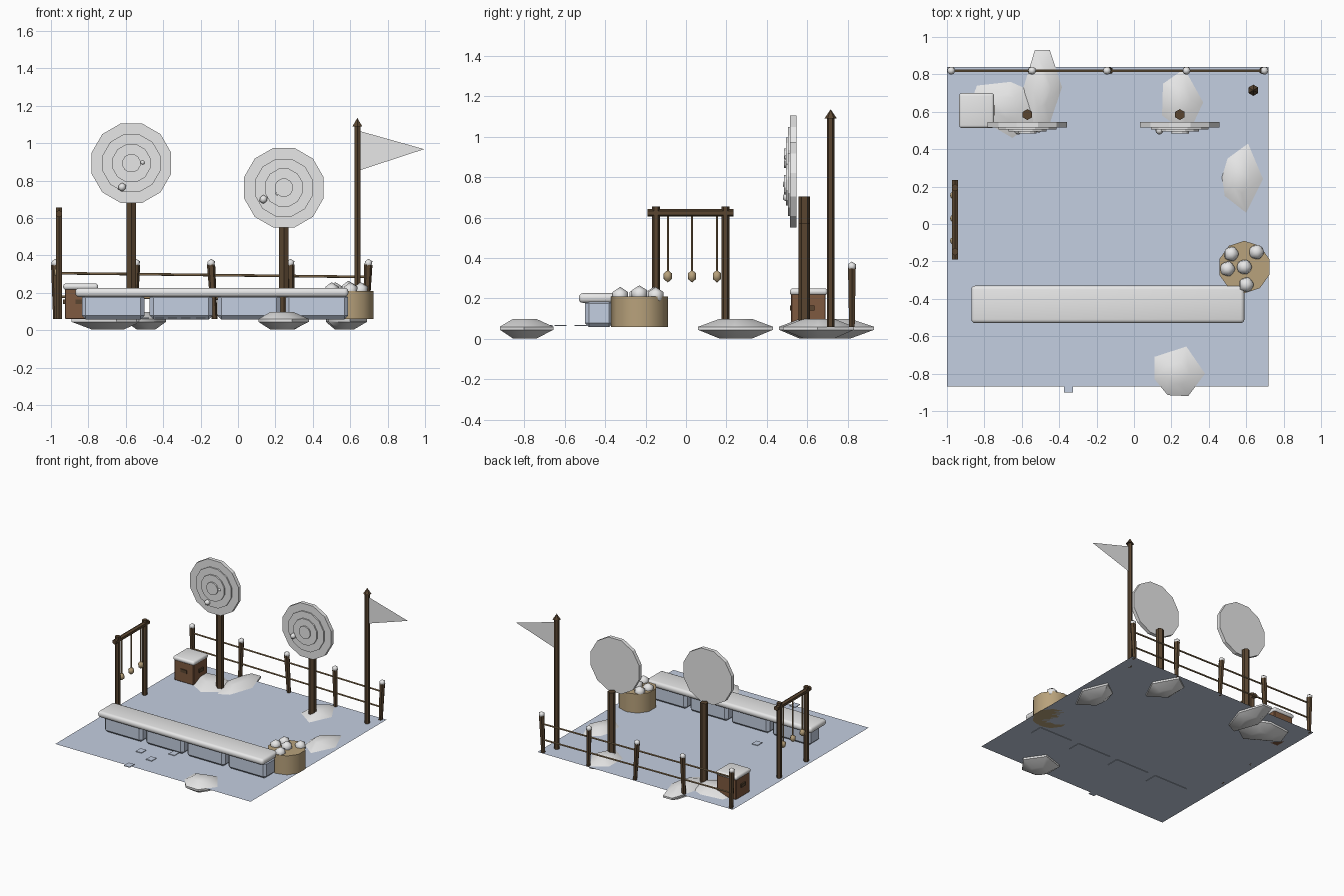
import bpy, bmesh, math
from mathutils import Vector, Matrix

if "Cube" in bpy.data.objects:
    bpy.data.objects.remove(bpy.data.objects["Cube"])


def material(name, rgb):
    m = bpy.data.materials.new(name)
    m.use_nodes = True
    m.diffuse_color = (*rgb, 1)
    m.node_tree.nodes["Principled BSDF"].inputs["Base Color"].default_value = (*rgb, 1)
    return m


SNOW = material("snow white", (0.8, 0.8, 0.8))
ICE = material("packed ice blue", (0.55, 0.62, 0.75))
DARK = material("dark wood", (0.1, 0.06, 0.03))
BROWN = material("crate brown", (0.21, 0.1, 0.05))
ROPE = material("rope tan", (0.33, 0.22, 0.11))
STRAW = material("basket straw", (0.48, 0.36, 0.2))
GROUND = 0.06


def finish(bm, name, mat, smooth=35):
    bmesh.ops.recalc_face_normals(bm, faces=bm.faces)
    mesh = bpy.data.meshes.new(name)
    bm.to_mesh(mesh)
    bm.free()
    mesh.materials.append(mat)
    ob = bpy.data.objects.new(name, mesh)
    bpy.context.scene.collection.objects.link(ob)
    if smooth:
        bpy.ops.object.select_all(action='DESELECT')
        ob.select_set(True)
        bpy.context.view_layer.objects.active = ob
        bpy.ops.object.shade_smooth_by_angle(angle=math.radians(smooth))
    return ob


def rod(name, a, b, r, mat, r2=None, sides=6, smooth=35, spin=0):
    """Tapered round bar from point a to point b."""
    a, b = Vector(a), Vector(b)
    turn = (b - a).to_track_quat('Z', 'Y').to_matrix().to_4x4()
    place = Matrix.Translation((a + b) / 2) @ turn @ Matrix.Rotation(spin, 4, 'Z')
    bm = bmesh.new()
    bmesh.ops.create_cone(bm, cap_ends=True, segments=sides, radius1=r,
                          radius2=r if r2 is None else r2,
                          depth=(b - a).length, matrix=place)
    return finish(bm, name, mat, smooth)


def box(name, lo, hi, mat, bevel=0.0, segments=1, smooth=35):
    lo, hi = Vector(lo), Vector(hi)
    bm = bmesh.new()
    bmesh.ops.create_cube(bm, size=1, matrix=Matrix.Translation((lo + hi) / 2)
                          @ Matrix.Diagonal((*(hi - lo), 1)))
    if bevel:
        bmesh.ops.bevel(bm, geom=bm.edges[:], offset=bevel, segments=segments,
                        profile=0.5, affect='EDGES')
    return finish(bm, name, mat, smooth)


def ball(name, centre, r, mat, detail=1, stretch=1.0, smooth=45):
    bm = bmesh.new()
    bmesh.ops.create_icosphere(bm, subdivisions=detail, radius=r,
                               matrix=Matrix.Translation(centre)
                               @ Matrix.Diagonal((1, 1, stretch, 1)))
    return finish(bm, name, mat, smooth)


def mound(name, outline):
    """Flat snow lump: the outline lofted to a low point above and below."""
    n = len(outline)
    mid = sum((Vector(p) for p in outline), Vector((0, 0))) / n
    bm = bmesh.new()
    rings = []
    for scale, z in ((0.45, 0.003), (1, 0.045), (1, 0.06), (0.45, 0.098)):
        rings.append([bm.verts.new((*(mid + (Vector(p) - mid) * scale), z)) for p in outline])
    for low, high in zip(rings, rings[1:]):
        for i in range(n):
            j = (i + 1) % n
            bm.faces.new((low[i], low[j], high[j], high[i]))
    bm.faces.new(rings[0])
    bm.faces.new(rings[-1])
    return finish(bm, name, SNOW, 50)


def sheet(name, points, mat):
    bm = bmesh.new()
    bm.faces.new([bm.verts.new(p) for p in points])
    return finish(bm, name, mat, 0)


# Ground sheet and footprints
sheet("ground", [(-1, -.87, GROUND), (.72, -.87, GROUND), (.72, .84, GROUND), (-1, .84, GROUND)], ICE)
for x, y in ((-.35, -.87), (-.28, -.69), (-.42, -.62), (-.2, -.52), (-.5, -.18)):
    box("footprint", (x - .025, y - .03, GROUND + .003), (x + .025, y + .03, .068), ICE, smooth=0)

# Snow mounds
mound("mound_by_crate", [(-.89, .6), (-.84, .74), (-.66, .76), (-.57, .72), (-.52, .55), (-.65, .46)])
mound("mound_by_fence", [(-.6, .7), (-.53, .93), (-.45, .93), (-.385, .73), (-.45, .54), (-.53, .5)])
mound("mound_by_target", [(.15, .58), (.155, .75), (.27, .83), (.37, .65), (.29, .48)])
mound("mound_front", [(.11, -.71), (.28, -.655), (.38, -.8), (.29, -.92), (.18, -.915), (.11, -.83)])
mound("mound_side", [(.47, .25), (.5, .35), (.61, .43), (.69, .24), (.6, .06), (.485, .15)])

# Low wall: ice blocks under a rounded snow slab
for i in range(4):
    x = -.835 + i * .363
    box("wall_block", (x, -.5, GROUND - .002), (x + .335, -.36, .195), ICE, .02)
box("wall_snow_slab", (-.87, -.53, .178), (.59, -.33, .226), SNOW, .02, 3)

# Basket of snowballs
rod("basket", (.59, -.23, GROUND), (.59, -.23, .21), .14, STRAW, sides=10, smooth=50)
for x, y, z in ((.52, -.16, .212), (.655, -.15, .212), (.59, -.23, .22), (.5, -.24, .212), (.6, -.325, .212)):
    ball("basket_snowball", (x, y, z), .045, SNOW)

# Targets: stepped discs on posts, with stuck snowballs
for x, z in ((-.57, .893), (.245, .762)):
    rod("target_post", (x, .585, GROUND), (x, .585, z - .19), .029, DARK)
    for r, front in ((.22, .515), (.16, .505), (.105, .495), (.05, .485)):
        rod("target_ring", (x, .545, z), (x, front, z), r, SNOW, sides=12, smooth=0, spin=math.pi / 12)
for x, z, r in ((-.62, .765, .024), (-.51, .897, .014), (.136, .7, .024), (.21, .73, .012)):
    ball("stuck_snowball", (x, .5, z), r, SNOW)

# Flag pole
rod("flag_pole", (.638, .715, GROUND), (.638, .715, 1.1), .019, DARK)
rod("flag_pole_tip", (.638, .715, 1.09), (.638, .715, 1.135), .03, DARK, 0)
sheet("flag", [(.65, .715, 1.065), (.65, .715, .855), (.995, .715, .968)], SNOW)

# Back fence: slightly leaning posts with snow caps, two rope rails
fence = [(-.975, -.005), (-.55, .01), (-.135, -.018), (.283, -.006), (.69, .014)]
for x, lean in fence:
    rod("fence_post", (x - lean / 2, .82, GROUND), (x + lean / 2, .82, .35), .016, DARK, .022)
    ball("fence_post_snow", (x + lean / 2, .82, .358), .024, SNOW)
for z in (.305, .18):
    for i in range(4):
        rod("fence_rail", (fence[i][0], .82, z - i * .005),
            (fence[i + 1][0], .82, z - (i + 1) * .005), .007, ROPE)

# Hanging frame with three weighted ropes
for y in (-.148, .195):
    rod("frame_post", (-.957, y, GROUND), (-.957, y, .655), .02, DARK)
rod("frame_beam", (-.957, -.19, .623), (-.957, .235, .623), .019, DARK)
for y in (-.09, .03, .153):
    rod("hanging_rope", (-.962, y, .615), (-.962, y, .33), .005, ROPE)
    ball("rope_weight", (-.962, y, .31), .024, STRAW, stretch=1.3)

# Crate with side handles and a snow cap
box("crate", (-.925, .52, GROUND), (-.755, .69, .225), BROWN, .004)
for x in (-.927, -.753):
    box("crate_handle", (x - .008, .58, .14), (x + .008, .635, .165), DARK)
box("crate_handle_front", (-.868, .514, .14), (-.812, .53, .165), DARK)
box("crate_snow_cap", (-.935, .513, .216), (-.748, .7, .25), SNOW, .015, 3)
